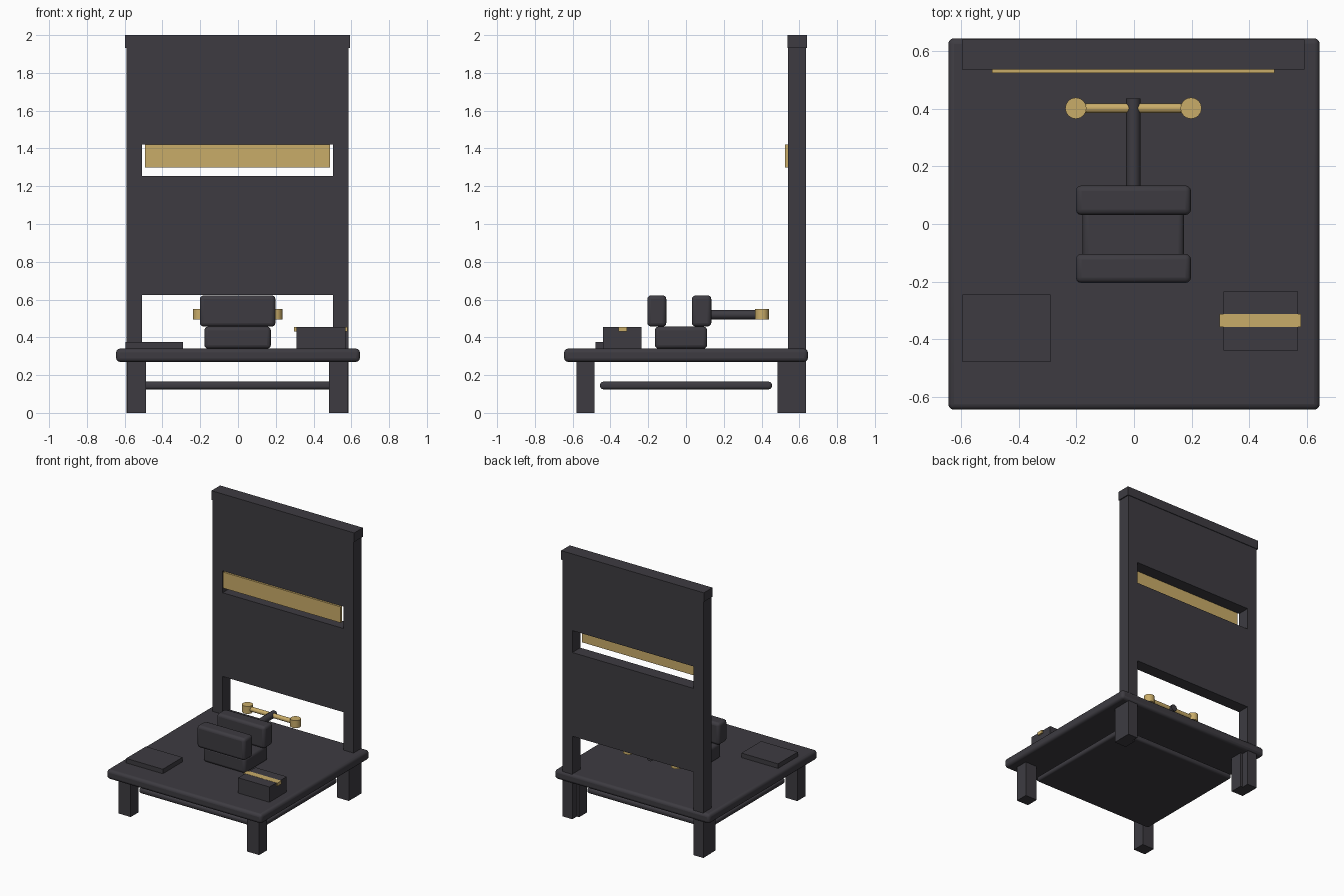
import bpy
import math

if "Cube" in bpy.data.objects:
    bpy.data.objects.remove(bpy.data.objects["Cube"])


def material(name, rgb):
    m = bpy.data.materials.new(name)
    m.diffuse_color = (*rgb, 1)
    m.use_nodes = True
    m.node_tree.nodes["Principled BSDF"].inputs["Base Color"].default_value = m.diffuse_color
    return m


DARK = material("charcoal", (0.047, 0.044, 0.053))
GOLD = material("brass", (0.584, 0.413, 0.141))


def finish(ob, name, mat):
    ob.name = name
    ob.data.materials.append(mat)
    return ob


def box(name, xs, ys, zs, mat=DARK, bevel=0):
    """Box from its extents, with optionally rounded edges."""
    ext = (xs, ys, zs)
    bpy.ops.mesh.primitive_cube_add(size=1, location=[(a + b) / 2 for a, b in ext])
    ob = bpy.context.object
    ob.scale = [b - a for a, b in ext]
    bpy.ops.object.transform_apply(location=False, rotation=False, scale=True)
    if bevel:
        mod = ob.modifiers.new("rounded", "BEVEL")
        mod.width, mod.segments = bevel, 3
        bpy.ops.object.shade_smooth_by_angle(angle=math.radians(35))
    return finish(ob, name, mat)


def rod(name, loc, radius, length, rot=(0, 0, 0), mat=DARK, sides=16):
    bpy.ops.mesh.primitive_cylinder_add(vertices=sides, radius=radius, depth=length,
                                        location=loc, rotation=rot)
    bpy.ops.object.shade_smooth_by_angle(angle=math.radians(35))
    return finish(bpy.context.object, name, mat)


# Bench: top, lower shelf, legs
box("bench_top", (-0.645, 0.645), (-0.645, 0.645), (0.27, 0.34), bevel=0.02)
box("lower_shelf", (-0.51, 0.51), (-0.455, 0.455), (0.125, 0.165), bevel=0.015)
for side, x in (("left", -0.537), ("right", 0.533)):
    for end, y in (("front", -0.533), ("back", 0.533)):
        box(f"{end}_{side}_leg", (x - 0.05, x + 0.05), (y - 0.048, y + 0.048), (0, 0.28))

# Back frame: posts down to the floor, two panels, cap, brass strip
for side, x in (("left", -0.548), ("right", 0.543)):
    box(f"{side}_post", (x - 0.041, x + 0.041), (0.54, 0.635), (0, 1.935))
box("upper_panel", (-0.507, 0.502), (0.54, 0.635), (1.42, 1.935))
box("lower_panel", (-0.507, 0.502), (0.54, 0.635), (0.625, 1.255))
box("frame_cap", (-0.597, 0.592), (0.537, 0.64), (1.932, 2.0))
box("brass_strip", (-0.493, 0.488), (0.525, 0.541), (1.30, 1.42), GOLD)

# Vise: base, jaws, screw and handle
box("vise_base", (-0.178, 0.174), (-0.165, 0.112), (0.34, 0.457), bevel=0.02)
box("front_jaw", (-0.202, 0.198), (-0.205, -0.104), (0.457, 0.622), bevel=0.02)
box("back_jaw", (-0.202, 0.198), (0.031, 0.134), (0.457, 0.622), bevel=0.02)
rod("vise_screw", (-0.002, 0.28, 0.52), 0.025, 0.31, (math.pi / 2, 0, 0))
rod("vise_handle", (-0.002, 0.402, 0.522), 0.017, 0.4, (0, math.pi / 2, 0), GOLD)
for side, x in (("left", -0.202), ("right", 0.198)):
    rod(f"{side}_handle_knob", (x, 0.402, 0.522), 0.037, 0.056, mat=GOLD)

# Items on the bench
box("flat_tray", (-0.595, -0.29), (-0.48, -0.245), (0.34, 0.374))
box("tool_box", (0.31, 0.57), (-0.44, -0.235), (0.34, 0.455))
box("box_strap", (0.297, 0.58), (-0.358, -0.312), (0.432, 0.456), GOLD)
